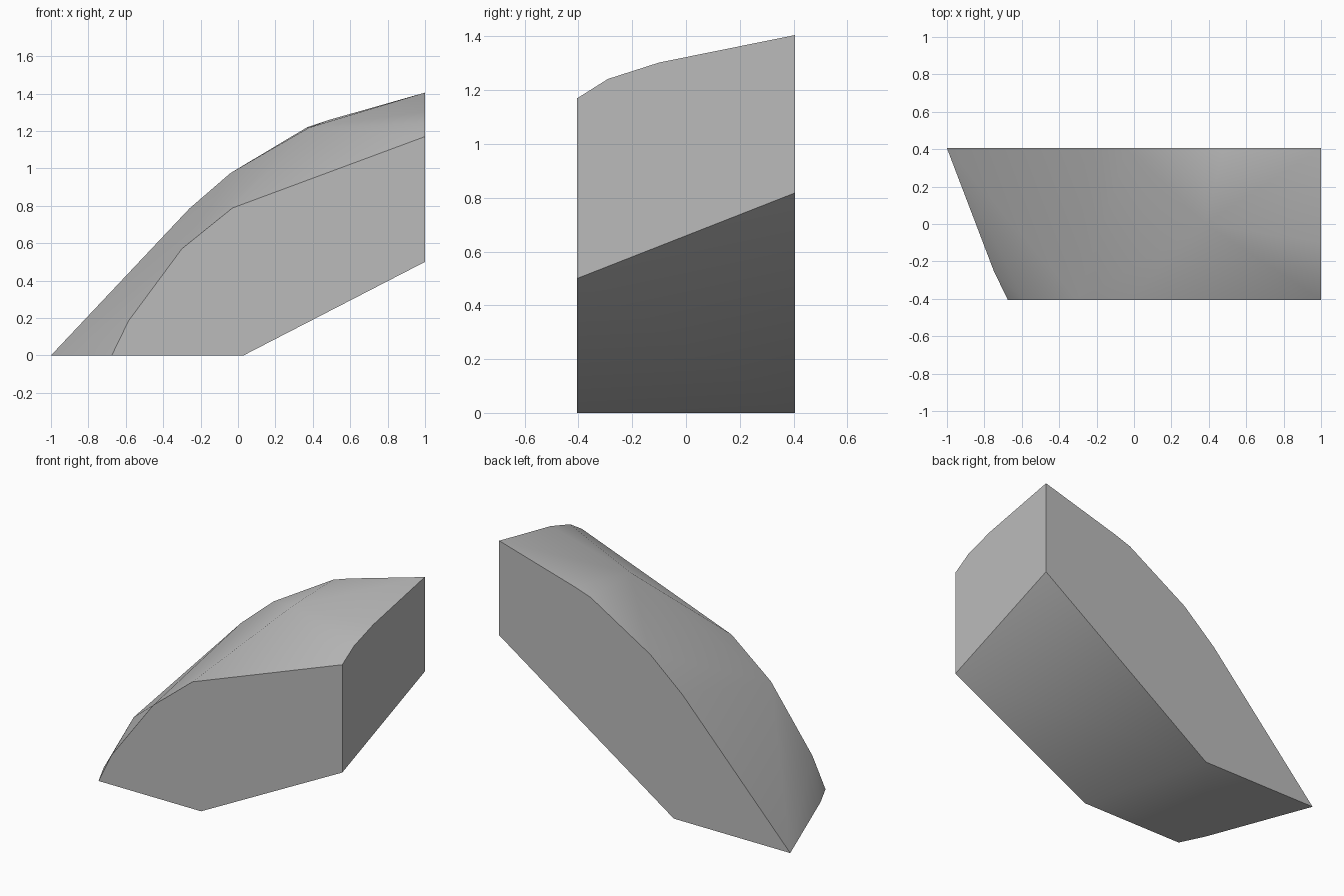
import bpy, bmesh, math

cube = bpy.data.objects.get("Cube")
if cube:
    bpy.data.objects.remove(cube, do_unlink=True)

HALF = 0.405  # half depth of the block

# Side outlines as (x, z)
front_outline = [(0.03, 0), (1, 0.5), (1, 1.17), (-0.03, 0.788),
                 (-0.30, 0.57), (-0.585, 0.185), (-0.675, 0)]
back_outline = [(-0.20, 0), (1, 0.818), (1, 1.405), (0.48, 1.257), (0.37, 1.22),
                (-0.04, 0.975), (-0.26, 0.785), (-1, 0)]
# Peak on the top, points on the end face's upper edge, bend in the toe
inner_points = [(0.38, 0, 1.218), (1, -0.29, 1.242), (1, -0.10, 1.303), (-0.75, -0.25, 0)]

points = ([(x, -HALF, z) for x, z in front_outline]
          + [(x, HALF, z) for x, z in back_outline] + inner_points)

# Convex stone wedge wrapped around the outlines
bm = bmesh.new()
for p in points:
    bm.verts.new(p)
result = bmesh.ops.convex_hull(bm, input=bm.verts[:])
loose = [v for v in bm.verts if not v.link_faces]
bmesh.ops.delete(bm, geom=loose, context='VERTS')
# Merge the flat sides into single faces
bmesh.ops.dissolve_limit(bm, angle_limit=math.radians(0.5), verts=bm.verts[:], edges=bm.edges[:])
bmesh.ops.recalc_face_normals(bm, faces=bm.faces[:])
mesh = bpy.data.meshes.new("stone_wedge")
bm.to_mesh(mesh)
bm.free()

stone = bpy.data.objects.new("stone_wedge", mesh)
bpy.context.collection.objects.link(stone)

# Plain grey stone
grey = bpy.data.materials.new("stone_grey")
grey.use_nodes = True
colour = (0.5, 0.5, 0.5, 1)
grey.diffuse_color = colour
grey.node_tree.nodes["Principled BSDF"].inputs["Base Color"].default_value = colour
mesh.materials.append(grey)

# Soft top and underside, crisp outline edges
bpy.ops.object.select_all(action='DESELECT')
stone.select_set(True)
bpy.context.view_layer.objects.active = stone
bpy.ops.object.shade_smooth_by_angle(angle=math.radians(40))
